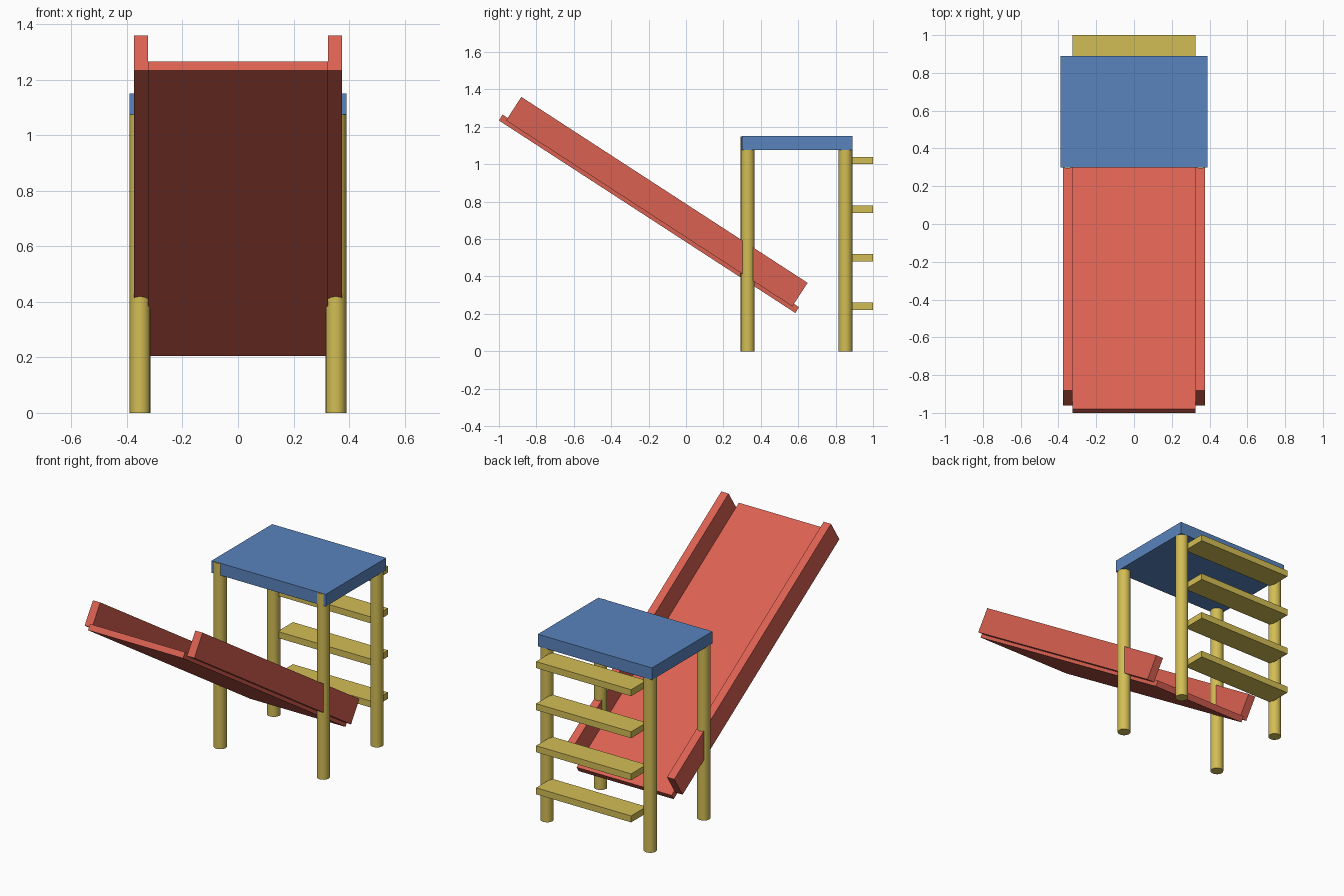
import bpy
import math
from mathutils import Matrix, Vector

cube = bpy.data.objects.get("Cube")
if cube:
    bpy.data.objects.remove(cube, do_unlink=True)


def make_material(name, colour):
    mat = bpy.data.materials.new(name)
    mat.use_nodes = True
    mat.diffuse_color = (*colour, 1)
    mat.node_tree.nodes["Principled BSDF"].inputs["Base Color"].default_value = (*colour, 1)
    return mat


YELLOW = make_material("yellow wood", (0.65, 0.51, 0.09))
RED = make_material("red plastic", (0.70, 0.12, 0.085))
BLUE = make_material("blue plastic", (0.10, 0.23, 0.51))


def box(name, centre, size, mat, tilt=0.0):
    """Box with its size baked into the mesh, tilted about the x axis."""
    bpy.ops.mesh.primitive_cube_add(size=1, location=centre)
    obj = bpy.context.object
    obj.name = name
    obj.data.transform(Matrix.Diagonal((*size, 1)))
    obj.rotation_euler.x = tilt
    obj.data.materials.append(mat)
    return obj


def post(name, x, y):
    bpy.ops.mesh.primitive_cylinder_add(
        vertices=16, radius=POST_RADIUS, depth=POST_TOP, location=(x, y, POST_TOP / 2))
    obj = bpy.context.object
    obj.name = name
    obj.data.materials.append(YELLOW)
    bpy.ops.object.shade_smooth_by_angle(angle=math.radians(35))


POST_RADIUS = 0.0375
POST_TOP = 1.148
SLOPE = math.radians(-33)
SIDES = (("left", 1), ("right", -1))

# Platform
box("platform", (0, 0.595, 1.1125), (0.78, 0.59, 0.075), BLUE)

# Four round posts under the platform corners
for side, sign in SIDES:
    post(f"front_{side}_post", sign * 0.3525, 0.33)
    post(f"back_{side}_post", sign * 0.3525, 0.8525)

# Ladder steps at the back
for i in range(4):
    box(f"ladder_step_{i + 1}", (0, 0.925, 0.24 + 0.26 * i), (0.65, 0.15, 0.04), YELLOW)

# Sloping slide bed with a side rail along each edge
box("slide_bed", (0, -0.198, 0.735), (0.65, 1.89, 0.037), RED, SLOPE)
for side, sign in SIDES:
    box(f"{side}_slide_rail", (sign * 0.35, -0.156, 0.80), (0.05, 1.825, 0.15), RED, SLOPE)
